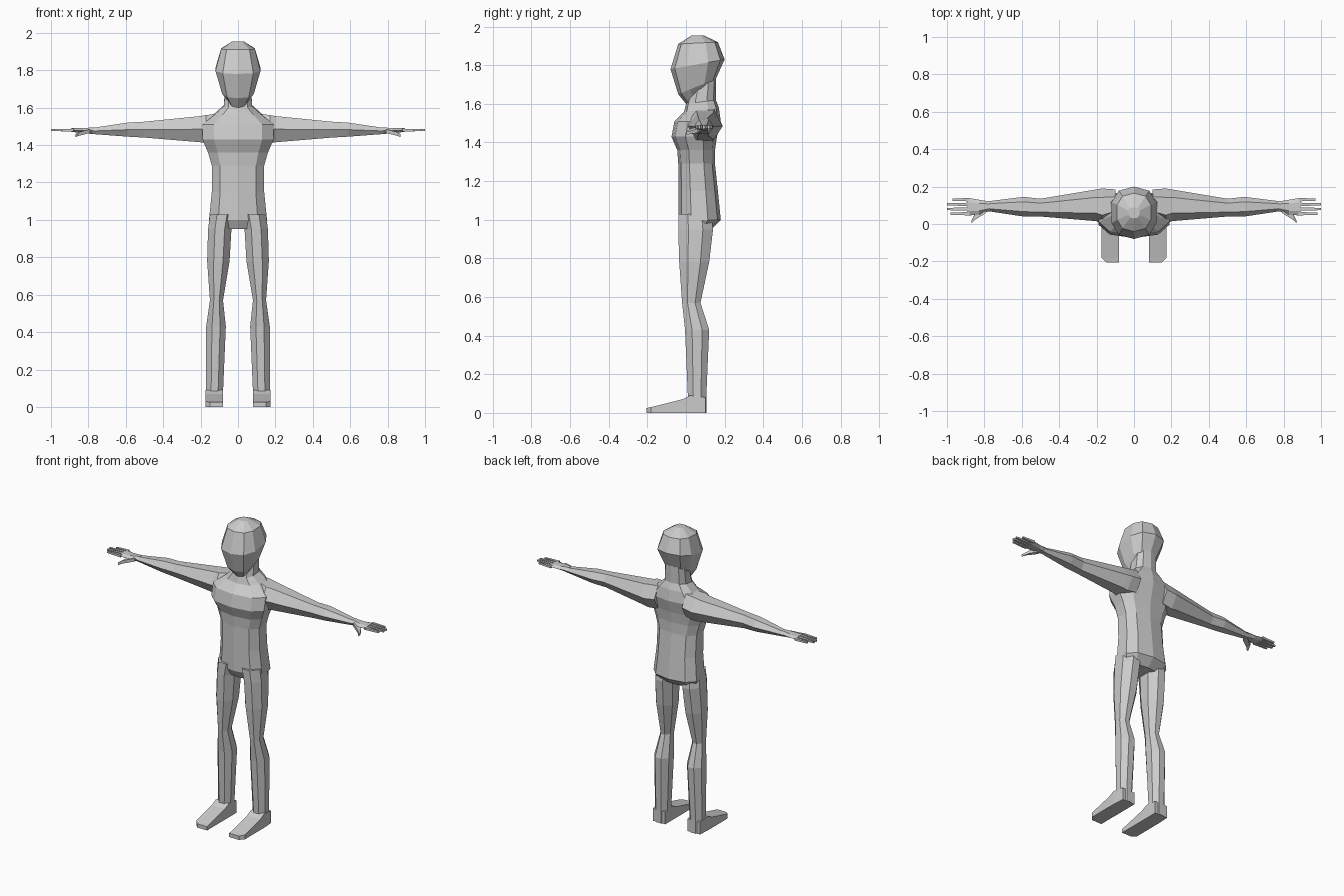
import bpy
import bmesh
from math import cos, sin, pi, copysign

cube = bpy.data.objects.get("Cube")
if cube:
    bpy.data.objects.remove(cube, do_unlink=True)

grey = bpy.data.materials.new("plain_grey")
grey.use_nodes = True
grey.diffuse_color = (.6, .6, .6, 1)
shader = grey.node_tree.nodes["Principled BSDF"]
shader.inputs["Base Color"].default_value = grey.diffuse_color


def section(sides, corner_first, fullness=1):
    """Regular polygon, scaled to fill -1..1 in both directions."""
    points = []
    for step in range(sides):
        angle = 2 * pi * (step if corner_first else step + .5) / sides
        pair = (sin(angle), -cos(angle))
        points.append([copysign(abs(value) ** fullness, value) for value in pair])
    widest = max(across for across, along in points)
    deepest = max(along for across, along in points)
    return [(across / widest, along / deepest) for across, along in points]


TRUNK = section(sides=10, corner_first=True, fullness=.8)
LEG = section(sides=8, corner_first=False)
ARM = section(sides=6, corner_first=True)
BOX = section(sides=4, corner_first=False)


def between(low, high, place):
    return low + (high - low) * (place + 1) / 2


def trunk_ring(z, half, front, back, tilt=0):
    """Level ring about the centre line; tilt raises its back."""
    return [(across * half, between(front, back, along), between(z, z + tilt, along))
            for across, along in TRUNK]


def leg_ring(z, inner, outer, front, back):
    return [(between(inner, outer, across), between(front, back, along), z)
            for across, along in LEG]


def arm_ring(x, bottom, top, front, back, outline=ARM):
    return [(x, between(front, back, along), between(bottom, top, across))
            for across, along in outline]


def foot_ring(y, inner, outer, top):
    return [(between(inner, outer, across), y, between(0, top, along))
            for across, along in BOX]


def bar_ring(x, y, z, width, height):
    return arm_ring(x, bottom=z - height / 2, top=z + height / 2,
                    front=y - width / 2, back=y + width / 2, outline=BOX)


def build(name, *solids, mirrored=True):
    """Skin each list of rings into a closed, flat-shaded solid."""
    bm = bmesh.new()
    for rings in solids:
        rows = [[bm.verts.new(point) for point in ring] for ring in rings]
        for lower, upper in zip(rows, rows[1:]):
            for i in range(len(lower)):
                bm.faces.new((lower[i - 1], lower[i], upper[i], upper[i - 1]))
        bm.faces.new(rows[0])
        bm.faces.new(rows[-1])
    bmesh.ops.recalc_face_normals(bm, faces=bm.faces)
    mesh = bpy.data.meshes.new(name)
    bm.to_mesh(mesh)
    bm.free()
    mesh.materials.append(grey)
    part = bpy.data.objects.new(name, mesh)
    bpy.context.collection.objects.link(part)
    if mirrored:
        mirror = part.modifiers.new("Mirror", "MIRROR")
        mirror.use_mirror_merge = False


# Head, from the chin to the crown
build("head", [
    trunk_ring(z=1.6, half=.05, front=0, back=.13, tilt=.1),
    trunk_ring(z=1.65, half=.085, front=-.04, back=.155, tilt=.08),
    trunk_ring(z=1.78, half=.12, front=-.08, back=.2, tilt=.05),
    trunk_ring(z=1.91, half=.09, front=-.04, back=.165, tilt=.01),
    trunk_ring(z=1.955, half=.03, front=.03, back=.09),
], mirrored=False)

# Torso, from the crotch up to the neck
build("torso", [
    trunk_ring(z=.95, half=.13, front=-.01, back=.13),
    trunk_ring(z=1, half=.155, front=-.04, back=.18),
    trunk_ring(z=1.15, half=.14, front=-.04, back=.165),
    trunk_ring(z=1.29, half=.14, front=-.04, back=.15),
    trunk_ring(z=1.36, half=.16, front=-.045, back=.15),
    trunk_ring(z=1.43, half=.19, front=-.075, back=.16),
    trunk_ring(z=1.51, half=.19, front=-.06, back=.18),
    trunk_ring(z=1.56, half=.12, front=-.01, back=.17, tilt=.02),
    trunk_ring(z=1.6, half=.075, front=0, back=.155, tilt=.02),
    trunk_ring(z=1.7, half=.07, front=.03, back=.155, tilt=.03),
], mirrored=False)

# Arms, from the shoulder to the wrist
build("arms", [
    arm_ring(x=.1, bottom=1.42, top=1.57, front=.03, back=.185),
    arm_ring(x=.17, bottom=1.41, top=1.56, front=0, back=.19),
    arm_ring(x=.2, bottom=1.415, top=1.555, front=.015, back=.185),
    arm_ring(x=.5, bottom=1.44, top=1.525, front=.04, back=.135),
    arm_ring(x=.59, bottom=1.445, top=1.52, front=.04, back=.145),
    arm_ring(x=.79, bottom=1.46, top=1.49, front=.07, back=.12),
])

# Hands: palm, thumb and four fingers
palm = [
    arm_ring(x=.77, bottom=1.46, top=1.495, front=.07, back=.12),
    arm_ring(x=.83, bottom=1.465, top=1.49, front=.05, back=.13),
    arm_ring(x=.89, bottom=1.47, top=1.49, front=.045, back=.14),
]
thumb = [
    bar_ring(x=.79, y=.08, z=1.475, width=.04, height=.02),
    bar_ring(x=.85, y=.04, z=1.46, width=.035, height=.02),
    bar_ring(x=.87, y=.01, z=1.45, width=.015, height=.015),
]
fingers = []
for place, tip in enumerate((.98, 1, 1, .97)):
    y = between(.055, .08, place * 2 - 1)
    fingers.append([bar_ring(x=.88, y=y, z=1.48, width=.018, height=.015),
                    bar_ring(x=tip, y=y, z=1.48, width=.012, height=.01)])
build("hands", palm, thumb, *fingers)

# Legs, from the hip to the heel
build("legs", [
    leg_ring(z=1.03, inner=.02, outer=.15, front=-.04, back=.13),
    leg_ring(z=.95, inner=.035, outer=.16, front=-.04, back=.14),
    leg_ring(z=.78, inner=.045, outer=.165, front=-.035, back=.12),
    leg_ring(z=.57, inner=.08, outer=.15, front=-.02, back=.075),
    leg_ring(z=.43, inner=.065, outer=.17, front=-.005, back=.12),
    leg_ring(z=.08, inner=.08, outer=.17, front=.01, back=.105),
    leg_ring(z=0, inner=.08, outer=.17, front=.01, back=.105),
])

# Feet, from the heel to the toes
build("feet", [
    foot_ring(y=.1, inner=.08, outer=.17, top=.08),
    foot_ring(y=.02, inner=.08, outer=.175, top=.09),
    foot_ring(y=-.02, inner=.08, outer=.175, top=.07),
    foot_ring(y=-.18, inner=.08, outer=.175, top=.03),
    foot_ring(y=-.205, inner=.08, outer=.15, top=.025),
])
